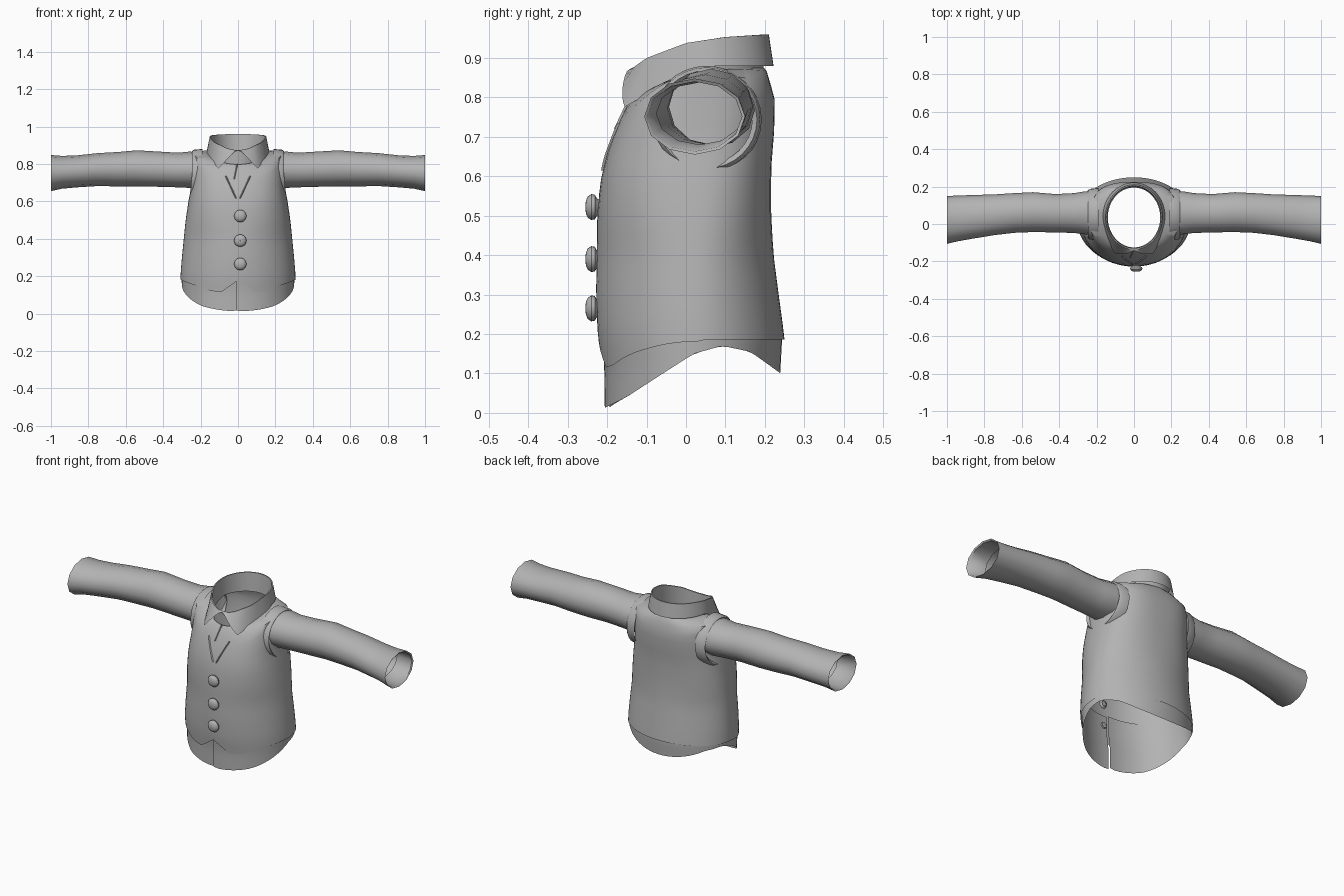
import bpy, bmesh, math
from math import cos, sin, pi

if "Cube" in bpy.data.objects:
    bpy.data.objects.remove(bpy.data.objects["Cube"])

cloth = bpy.data.materials.new("grey cloth")
cloth.diffuse_color = (0.45, 0.45, 0.45, 1)
cloth.use_nodes = True
cloth.node_tree.nodes["Principled BSDF"].inputs["Base Color"].default_value = cloth.diffuse_color
SEG = 64


def interp(table, v):
    """Piecewise linear lookup in (key, value) pairs."""
    if v <= table[0][0]:
        return table[0][1]
    for (a, p), (b, q) in zip(table, table[1:]):
        if v <= b:
            return p + (q - p) * (v - a) / (b - a)
    return table[-1][1]


def finish(name, bm, angle=40):
    bmesh.ops.recalc_face_normals(bm, faces=bm.faces)
    me = bpy.data.meshes.new(name)
    bm.to_mesh(me)
    bm.free()
    me.materials.append(cloth)
    ob = bpy.data.objects.new(name, me)
    bpy.context.collection.objects.link(ob)
    bpy.ops.object.select_all(action='DESELECT')
    ob.select_set(True)
    bpy.context.view_layer.objects.active = ob
    bpy.ops.object.shade_smooth_by_angle(angle=math.radians(angle))
    return ob


def loft(name, rings, closed=True, angle=40):
    bm = bmesh.new()
    vs = [[bm.verts.new(p) for p in r] for r in rings]
    n = len(rings[0])
    for a, b in zip(vs, vs[1:]):
        for i in range(n if closed else n - 1):
            j = (i + 1) % n
            bm.faces.new((a[i], a[j], b[j], b[i]))
    return finish(name, bm, angle)


# Torso outline by height: half width, front and back depth
WIDTH = [(0, .30), (.1, .305), (.2, .308), (.3, .30), (.5, .28), (.6, .265),
         (.68, .25), (.8, .242), (.88, .24)]
FRONT = [(0, -.212), (.12, -.213), (.2, -.224), (.3, -.228), (.5, -.225),
         (.58, -.218), (.65, -.203), (.72, -.178), (.8, -.14), (.88, -.10)]
BACK = [(.1, .245), (.19, .25), (.3, .235), (.4, .222), (.5, .216), (.62, .216),
        (.72, .224), (.8, .225), (.88, .20)]


def torso_point(t, z, inset=0):
    """Point on the body at angle t (0 = front centre) and height z."""
    n = interp([(.4, 2.0), (.75, 2.7)], z)
    w = interp(WIDTH, z) - inset
    f, b = interp(FRONT, z) + inset, interp(BACK, z) - inset
    mid = .03
    s, c = sin(t), -cos(t)
    x = w * math.copysign(abs(s) ** (2 / n), s)
    y = math.copysign(abs(c) ** (2 / n), c)
    return x, mid + y * ((mid - f) if y < 0 else (b - mid)), z


def neck_point(t, rx, front, back, z):
    m, r = (front + back) / 2, (back - front) / 2
    return rx * sin(t), m - r * cos(t), z


def vest_hem(x, y):
    if y < .03:
        return interp([(0, .178), (.09, .115), (.15, .122), (.2, .14),
                       (.27, .165), (.31, .182)], abs(x))
    return .186


ANGLES = [2 * pi * i / SEG for i in range(SEG)]

# Vest: body rings from hem to shoulder, then closing in to the neck
rings = []
for k in range(17):
    ring = []
    for t in ANGLES:
        x, y, _ = torso_point(t, .2)
        lo = vest_hem(x, y)
        side = abs(sin(t)) ** 1.5
        hi = (.73 if cos(t) > 0 else .835) * (1 - side) + .855 * side
        ring.append(torso_point(t, lo + (hi - lo) * k / 16))
    rings.append(ring)
NECK_Z = [(-.15, .79), (-.13, .80), (0, .85), (.07, .872), (.22, .875)]
neck = []
for t in ANGLES:
    x, y, _ = neck_point(t, .148, -.135, .198, 0)
    neck.append((x, y, interp(NECK_Z, y)))
shoulder = [tuple(a * .4 + b * .6 for a, b in zip(p, q)) for p, q in zip(rings[-1], neck)]
shoulder = [(x, y, z + .008) for x, y, z in shoulder]
loft("vest", rings + [shoulder, neck], angle=50)

# Shirt tail: hangs below the vest, slit and overlapping at the front
TAIL = [(-.21, .01), (-.15, .04), (-.05, .105), (.02, .15), (.09, .17),
        (.16, .155), (.245, .095)]
rings = []
for k in range(9):
    ring = []
    for i in range(SEG + 1):
        t = 2 * pi * i / SEG - .03
        inset = .006 + .012 * interp([(.9, 0), (1, 1)], i / SEG)
        y = torso_point(t, .1, .008)[1]
        lo = interp(TAIL, y)
        if i == 0 or i == SEG:
            lo += .004
        ring.append(torso_point(t, lo + (.32 - lo) * k / 8, inset))
    rings.append(ring)
loft("shirt_tail", rings, closed=False)

# Collar: inner stand, top edge, and outer fold ending in two front points
TOP_Z = [(-.135, .875), (-.1, .90), (0, .938), (.1, .953), (.21, .96)]
POINT = [(0, .872), (.02, .866), (.105, .775), (.155, .835), (.165, .85)]
stand, top, fold = [], [], []
for t in ANGLES:
    x, y, _ = neck_point(t, .14, -.125, .195, 0)
    stand.append((x, y, interp(NECK_Z, y) - .02))
    x, y, _ = neck_point(t, .152, -.136, .21, 0)
    top.append((x, y, interp(TOP_Z, y)))
    x, y, _ = neck_point(t, .166, -.142, .222, 0)
    z = interp([(-.15, .79), (0, .85), (.07, .88), (.22, .88)], y)
    if y < -.01:
        z = min(interp(POINT, abs(x)), interp(TOP_Z, y) - .002)
        y -= .055 * interp([(0, 0), (.105, 1), (.16, 0)], abs(x))
    fold.append((x, y, z))
inner_top = [(x * .96, .037 + (y - .037) * .96, z) for x, y, z in top]
loft("collar", [stand, inner_top, top, fold], angle=35)

# Sleeves: x, front y, back y, bottom z, top z
SLEEVE = [(.19, -.06, .175, .675, .862), (.26, -.055, .175, .672, .866),
          (.32, -.048, .165, .675, .860), (.42, -.045, .16, .678, .866),
          (.54, -.043, .17, .680, .873), (.64, -.047, .165, .680, .864),
          (.75, -.06, .158, .682, .858), (.86, -.078, .155, .675, .846),
          (.94, -.092, .152, .668, .843), (1.0, -.106, .15, .655, .848),
          (.995, -.098, .142, .663, .840), (.9, -.075, .145, .68, .838)]


def oval(x, y0, y1, z0, z1, n, sgn):
    return [(sgn * x, (y0 + y1) / 2 + (y1 - y0) / 2 * cos(2 * pi * i / n),
             (z0 + z1) / 2 + (z1 - z0) / 2 * sin(2 * pi * i / n)) for i in range(n)]


for sgn, side in ((1, "right"), (-1, "left")):
    loft(side + "_sleeve", [oval(*s, 12, sgn) for s in SLEEVE], angle=50)
    # Armhole rim, leaning out with the body at the bottom
    rim = []
    for x, g in ((.19, .012), (.236, .008), (.246, 0), (.235, -.012)):
        ring = oval(x, -.075 - g, .18 + g, .62 - g, .868 + g, 32, sgn)
        rim.append([(px + sgn * .09 * max(0, .745 - pz), py, pz) for px, py, pz in ring])
    loft(side + "_armhole_rim", rim, angle=50)

# Buttons down the front
for i, z in enumerate((.265, .39, .522)):
    profile = [(0, -.255), (.016, -.254), (.027, -.249), (.033, -.240),
               (.031, -.231), (.022, -.226), (.014, -.215)]
    loft("button_%d" % (i + 1),
         [[(.012 + r * cos(2 * pi * k / 20), y, z + r * sin(2 * pi * k / 20))
           for k in range(20)] for r, y in [(max(r, .001), y) for r, y in profile]])


# Raised edge strips laid on the vest front
def front_y(x, z):
    n = interp([(.4, 2.0), (.75, 2.7)], z)
    k = (1 - abs(x / interp(WIDTH, z)) ** n) ** (1 / n)
    return .03 + (interp(FRONT, z) - .03) * k


def strip(name, x0, z0, x1, z1, w=.005):
    rings = []
    for k in range(7):
        f = k / 6
        x, z = x0 + (x1 - x0) * f, z0 + (z1 - z0) * f
        y = front_y(x, z)
        rings.append([(x - w, y + .002, z), (x, y - .005, z), (x + w, y + .002, z)])
    loft(name, rings, closed=False)


for sgn, side in ((1, "right"), (-1, "left")):
    strip(side + "_lapel_edge", sgn * .065, .735, sgn * .01, .615)
strip("shirt_placket", -.004, .80, -.02, .72, .004)
